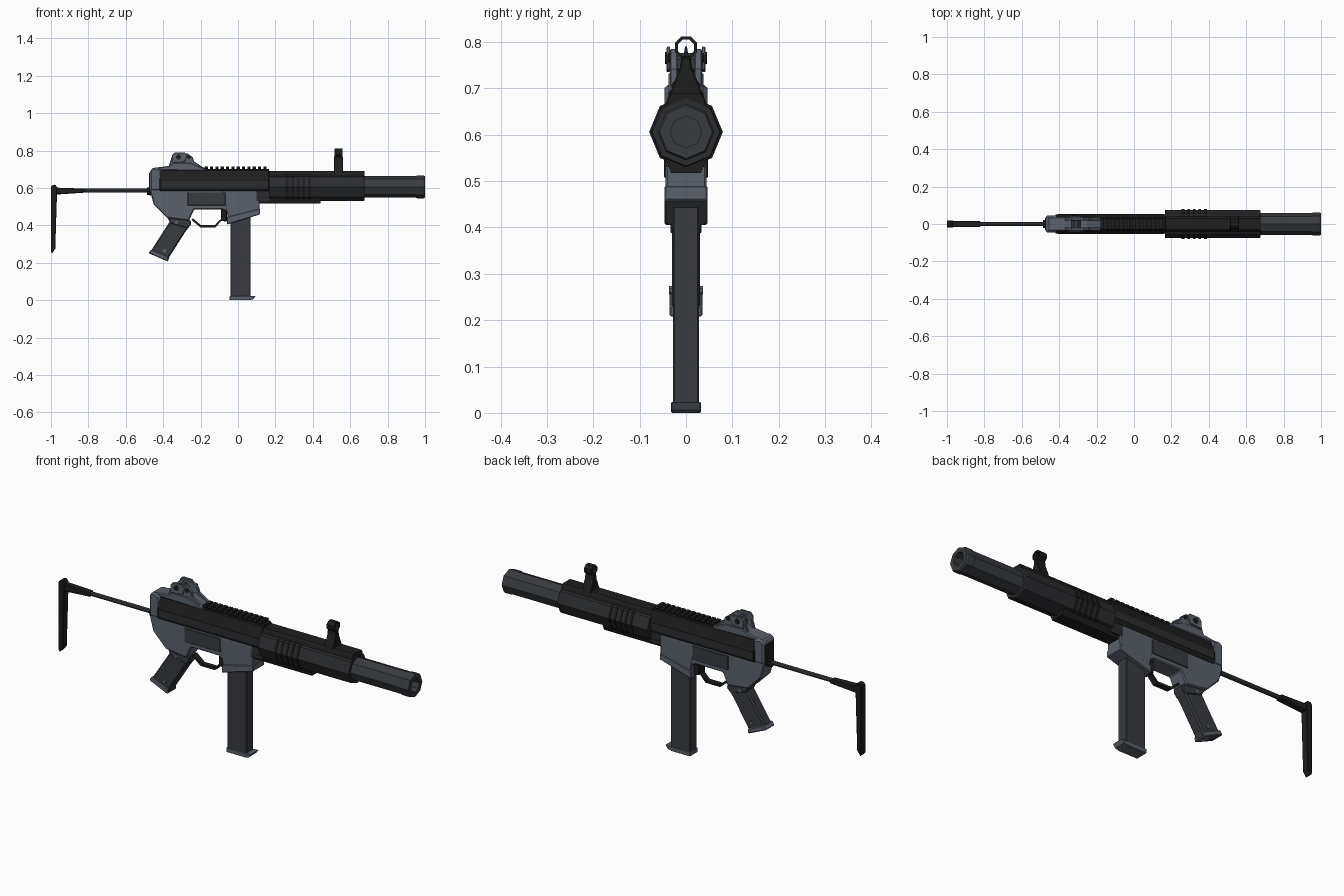
import bpy, bmesh, math
from mathutils import Vector

if "Cube" in bpy.data.objects:
    bpy.data.objects.remove(bpy.data.objects["Cube"])


def material(name, r, g, b):
    m = bpy.data.materials.new(name)
    m.diffuse_color = (r, g, b, 1)
    m.use_nodes = True
    m.node_tree.nodes["Principled BSDF"].inputs["Base Color"].default_value = m.diffuse_color
    return m


GREY = material("grey_metal", 0.105, 0.12, 0.15)
DARK = material("dark_metal", 0.04, 0.043, 0.05)
COAL = material("coal_polymer", 0.024, 0.025, 0.028)
BLACK = material("black_steel", 0.013, 0.013, 0.014)


def finish(name, bm, mat, bevel=0):
    bmesh.ops.remove_doubles(bm, verts=bm.verts, dist=1e-5)
    bmesh.ops.recalc_face_normals(bm, faces=bm.faces)
    me = bpy.data.meshes.new(name)
    bm.to_mesh(me)
    bm.free()
    me.materials.append(mat)
    ob = bpy.data.objects.new(name, me)
    bpy.context.collection.objects.link(ob)
    if bevel:
        b = ob.modifiers.new("chamfer", 'BEVEL')
        b.width, b.segments, b.limit_method = bevel, 1, 'ANGLE'
        b.angle_limit = math.radians(50)
    return ob


def prism(name, pts, lo, hi, mat, axis='y', bevel=0):
    """Extrude a profile: (x,z) along y, or (y,z) along x."""
    bm = bmesh.new()
    place = (lambda p, t: (p[0], t, p[1])) if axis == 'y' else (lambda p, t: (t, p[0], p[1]))
    f = bm.faces.new([bm.verts.new(place(p, lo)) for p in pts])
    ext = bmesh.ops.extrude_face_region(bm, geom=[f])
    move = Vector((0, hi - lo, 0)) if axis == 'y' else Vector((hi - lo, 0, 0))
    bmesh.ops.translate(bm, vec=move, verts=[v for v in ext['geom'] if isinstance(v, bmesh.types.BMVert)])
    return finish(name, bm, mat, bevel)


def plate(name, pts, half, mat, bevel=0):
    return prism(name, pts, -half, half, mat, bevel=bevel)


def box(name, x0, x1, y0, y1, z0, z1, mat, bevel=0):
    return prism(name, [(x0, z0), (x1, z0), (x1, z1), (x0, z1)], y0, y1, mat, bevel=bevel)


def sym(half_pts):
    return half_pts + [(-y, z) for y, z in reversed(half_pts)]


def lathe(name, prof, zc, mat, sides=8, phase=0.0, closed=False):
    """Spin (x, radius) points about the x direction at height zc."""
    bm = bmesh.new()
    rings = []
    for x, r in prof:
        rings.append([bm.verts.new((x, r * math.cos(phase + 2 * math.pi * i / sides),
                                    zc + r * math.sin(phase + 2 * math.pi * i / sides))) for i in range(sides)])
    pairs = list(zip(rings, rings[1:])) + ([(rings[-1], rings[0])] if closed else [])
    for a, b in pairs:
        for i in range(sides):
            j = (i + 1) % sides
            bm.faces.new((a[i], a[j], b[j], b[i]))
    return finish(name, bm, mat)


def disc(name, x, z, r, half, mat, y=0, sides=8):
    pts = [(x + r * math.cos(2 * math.pi * (i + .5) / sides), z + r * math.sin(2 * math.pi * (i + .5) / sides))
           for i in range(sides)]
    return prism(name, pts, y - half, y + half, mat)


ZC = 0.606

# Suppressor with bore
lathe("suppressor", [(0.66, 0), (0.66, .058), (0.95, .058), (0.957, .061), (0.993, .061), (1.0, .057),
                     (1.0, .034), (0.93, .034), (0.93, 0)], ZC, DARK)

# Handguard, side ribs and strips
lathe("handguard", [(0.165, 0), (0.165, .076), (0.67, .076), (0.675, .073), (0.675, .058), (0.66, 0)], ZC, COAL)
for i in range(5):
    x = 0.255 + i * 0.03
    lathe(f"handguard_rib_{i}", [(x, .07), (x, .0795), (x + .014, .0795), (x + .014, .07)], ZC, BLACK, closed=True)
prism("handguard_top_strip", sym([(.048, .645), (.037, .68), (.03, .69)]), 0.16, 0.675, BLACK, 'x')
prism("handguard_under_strip", sym([(.032, .518), (.045, .55)]), 0.11, 0.44, BLACK, 'x')
box("handguard_rear_collar", 0.10, 0.17, -.044, .044, .53, .60, COAL)

# Upper receiver
prism("upper_receiver", sym([(.044, .582), (.052, .595), (.052, .642), (.039, .682), (.034, .697)]),
      -0.42, 0.168, BLACK, 'x', 0.004)
plate("receiver_side_bar", [(-.41, .602), (.15, .602), (.16, .612), (.16, .638), (-.41, .638)], .054, COAL)
plate("rear_cap", [(-.47, .585), (-.41, .585), (-.41, .70), (-.45, .71), (-.47, .695)], .046, GREY, .008)
box("rear_plate", -.475, -.455, -.034, .034, .575, .685, BLACK, .006)

# Lower receiver
plate("lower_receiver", [(-.47, .597), (-.468, .575), (-.45, .51), (-.38, .44), (-.262, .425), (-.235, .485),
                         (-.085, .485), (-.03, .46), (.10, .48), (.115, .592)], .043, GREY, .005)
plate("magazine_well", [(-.085, .592), (-.056, .45), (-.058, .405), (.115, .458), (.115, .592)], .044, GREY, .004)
plate("magazine_well_lip", [(-.06, .445), (-.06, .405), (.117, .458), (.117, .49)], .0465, GREY, .003)
box("side_panel", -.27, -.067, -.047, .047, .507, .577, DARK, .002)
plate("magazine_release", [(-.092, .49), (-.06, .49), (-.06, .42), (-.092, .425)], .026, BLACK, .003)

# Magazine
box("magazine", -.041, .067, -.028, .028, .012, .48, DARK, .003)
plate("magazine_base", [(-.045, .022), (.07, .022), (.095, .024), (.082, .006), (.06, 0), (-.045, 0)], .032, GREY, .002)

# Trigger guard
outer = [(-.25, .43), (-.202, .39), (-.12, .39), (-.084, .43)]
inner = [(-.094, .432), (-.124, .401), (-.198, .401), (-.24, .437)]
plate("trigger_guard", outer + inner, .014, BLACK)

# Pistol grip
plate("grip", [(-.385, .445), (-.25, .425), (-.252, .405), (-.282, .365), (-.365, .235), (-.375, .207),
               (-.475, .25), (-.452, .285), (-.362, .425)], .030, DARK, .007)
plate("grip_collar", [(-.38, .445), (-.255, .43), (-.252, .405), (-.272, .385), (-.36, .41)], .033, DARK, .004)
plate("grip_foot", [(-.478, .252), (-.463, .272), (-.372, .232), (-.374, .206)], .036, GREY, .004)
for n, (x, z) in enumerate([(-.329, .415), (-.393, .265)]):
    disc(f"grip_screw_{n}", x, z, .010, .0365, GREY)

# Rail with teeth
prism("top_rail", sym([(.03, .69), (.026, .702)]), -.19, .165, BLACK, 'x')
for i in range(12):
    x = -.178 + i * .0285
    prism(f"rail_tooth_{i}", sym([(.026, .70), (.032, .707), (.026, .715)]), x, x + .017, BLACK, 'x')

# Rear sight
plate("rear_sight_base", [(-.468, .695), (-.455, .707), (-.37, .718), (-.345, .735), (-.25, .735), (-.18, .705),
                          (-.172, .69)], .038, GREY, .005)
for s, side in ((-1, "right"), (1, "left")):
    a, b = sorted((s * .018, s * .035))
    prism(f"rear_sight_ear_{side}", [(-.37, .718), (-.355, .765), (-.335, .785), (-.27, .785), (-.243, .765),
                                     (-.235, .742), (-.175, .703)], a, b, GREY, bevel=.003)
    c, d = sorted((s * .034, s * .042))
    prism(f"rear_sight_guard_{side}", [(-.352, .735), (-.352, .775), (-.338, .79), (-.285, .79), (-.272, .775),
                                       (-.285, .74)], c, d, GREY, bevel=.002)
    disc(f"rear_sight_knob_{side}", -.318, .766, .014, .002, BLACK, s * .043)
    disc(f"rear_sight_screw_{side}", -.262, .766, .011, .003, BLACK, s * .036)
disc("rear_sight_drum", -.31, .752, .026, .019, DARK)

# Front sight: tapered post, ring and blade
prism("front_sight_base", sym([(.037, .675), (.034, .692), (.013, .745), (.010, .768)]), .512, .562, BLACK, 'x', .003)
lathe("front_sight_ring", [(.517, .019), (.517, .026), (.558, .026), (.558, .019)], .788, BLACK,
      phase=math.pi / 8, closed=True)
prism("front_sight_blade", sym([(.007, .762), (.002, .79)]), .53, .545, BLACK, 'x')

# Folding stock
lathe("stock_socket", [(-.487, 0), (-.487, .02), (-.45, .022), (-.45, 0)], .582, BLACK)
lathe("stock_rod", [(-.84, 0), (-.84, .011), (-.47, .011), (-.47, 0)], .586, DARK)
plate("stock_sleeve", [(-.975, .602), (-.83, .597), (-.822, .59), (-.822, .575), (-.97, .565)], .017, BLACK, .004)
plate("stock_butt", [(-1.0, .606), (-.992, .616), (-.975, .618), (-.966, .60), (-.968, .56), (-.977, .275),
                     (-.995, .25), (-1.0, .26)], .019, BLACK, .003)
